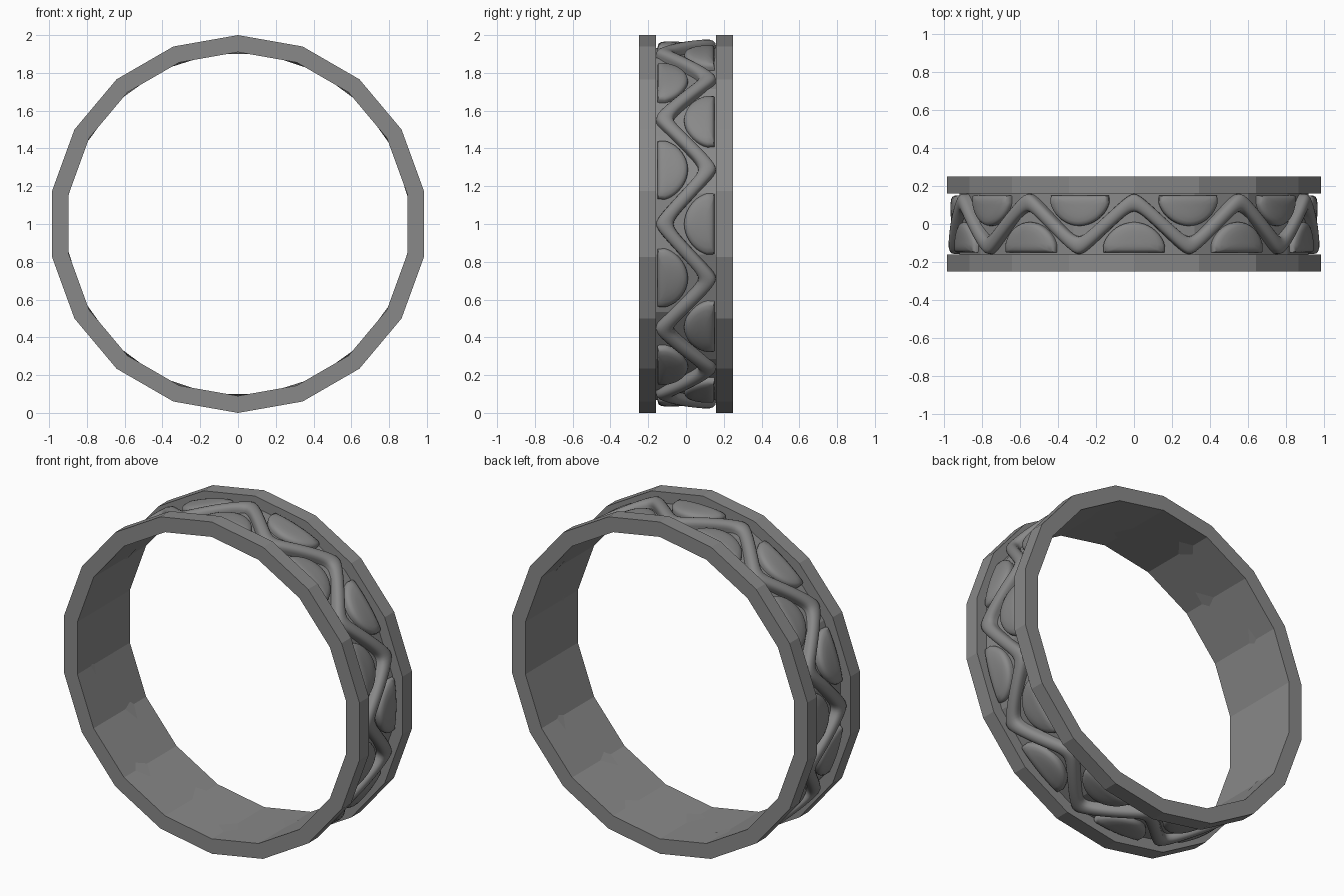
import bpy, math

if "Cube" in bpy.data.objects:
    bpy.data.objects.remove(bpy.data.objects["Cube"])

SIDES, WAVES = 18, 10

grey = bpy.data.materials.new("grey metal")
grey.diffuse_color = (0.25, 0.25, 0.25, 1)
grey.use_nodes = True
grey.node_tree.nodes["Principled BSDF"].inputs["Base Color"].default_value = grey.diffuse_color


def place(phi, r, y):
    """Point at angle phi from the top, radius r, depth y, ring centre z = 1."""
    return (r * math.sin(phi), y, 1 + r * math.cos(phi))


def make(name, verts, faces, smooth=None):
    me = bpy.data.meshes.new(name)
    me.from_pydata(verts, [], faces)
    me.materials.append(grey)
    ob = bpy.data.objects.new(name, me)
    bpy.context.collection.objects.link(ob)
    bpy.ops.object.select_all(action='DESELECT')
    ob.select_set(True)
    bpy.context.view_layer.objects.active = ob
    bpy.ops.object.mode_set(mode='EDIT')
    bpy.ops.mesh.select_all(action='SELECT')
    bpy.ops.mesh.normals_make_consistent(inside=False)
    bpy.ops.object.mode_set(mode='OBJECT')
    if smooth:
        bpy.ops.object.shade_smooth_by_angle(angle=math.radians(smooth))
    return ob


def sweep(name, steps, profile, smooth=None):
    """Sweep a closed (r, y) profile, given as a function of angle, round the ring."""
    verts, faces = [], []
    n = len(profile(0))
    for i in range(steps):
        phi = 2 * math.pi * i / steps
        verts += [place(phi, r, y) for r, y in profile(phi)]
        for j in range(n):
            k, a, b = (j + 1) % n, i * n, ((i + 1) % steps) * n
            faces.append((a + j, a + k, b + k, b + j))
    return make(name, verts, faces, smooth)


# Faceted band with a raised flange along each edge
band = [(0.91, -0.25), (1.0, -0.25), (1.0, -0.16), (0.933, -0.16),
        (0.933, 0.16), (1.0, 0.16), (1.0, 0.25), (0.91, 0.25)]
sweep("ring_band", SIDES, lambda phi: band)


# Rounded zigzag rib running round the groove
def rib(phi):
    k = 0.94
    y = 0.112 * math.asin(k * math.cos(WAVES * phi)) / math.asin(k)
    pts = [(0.912, y - 0.046)]
    for i in range(9):
        a = math.pi * i / 8
        pts.append((0.945 + 0.032 * math.sin(a) ** 0.8 if 0 < i < 8 else 0.945,
                    y - 0.046 * math.cos(a)))
    return pts + [(0.912, y + 0.046)]


sweep("zigzag_rib", 360, rib, 40)


# Domed pad filling each bay of the zigzag
def pad_outline():
    """Straight side along the flange, rounded nose toward the opposite side."""
    pts = [(-0.165 + 0.33 * i / 10, 0.15) for i in range(11)]
    for i in range(1, 20):
        a = math.pi * i / 20
        c, s = math.cos(a), math.sin(a)
        pts.append((0.17 * math.copysign(abs(c) ** 1.05, c), 0.13 - 0.14 * s ** 1.15))
    return pts


def pad(name, phi0, side):
    outline = pad_outline()
    n = len(outline)
    cu, cv = 0.0, 0.085
    # (scale, radius) rings from the base up to the crown
    rings = [(1.0, 0.912), (1.0, 0.938), (0.97, 0.948), (0.9, 0.956),
             (0.75, 0.962), (0.5, 0.965), (0.25, 0.966)]
    verts, faces = [], []
    for s, r in rings:
        for u, v in outline:
            verts.append(place(phi0 + (cu + (u - cu) * s) / 0.965, r,
                               side * (cv + (v - cv) * s)))
    for i in range(len(rings) - 1):
        for j in range(n):
            k = (j + 1) % n
            faces.append((i * n + j, i * n + k, (i + 1) * n + k, (i + 1) * n + j))
    verts.append(place(phi0, 0.966, side * cv))
    last = (len(rings) - 1) * n
    faces += [(last + j, last + (j + 1) % n, len(verts) - 1) for j in range(n)]
    faces.append(tuple(range(n)))
    make(name, verts, faces, 40)


for i in range(2 * WAVES):
    pad("pad_%02d" % (i + 1), math.pi * i / WAVES, -1 if i % 2 == 0 else 1)
